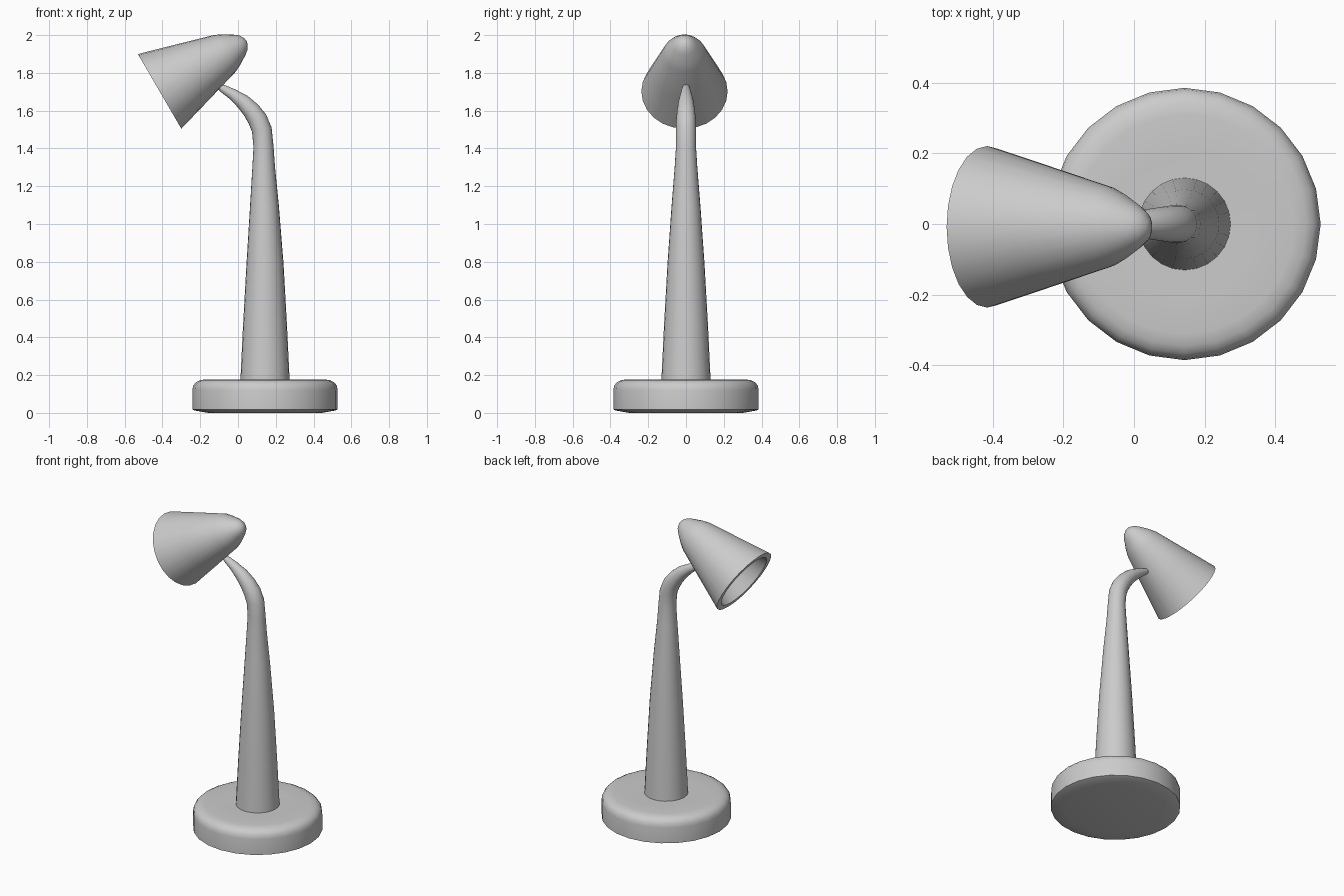
import bpy, bmesh, math
from mathutils import Vector, Matrix

if "Cube" in bpy.data.objects:
    bpy.data.objects.remove(bpy.data.objects["Cube"])

SIDES = 24


def skin_rings(name, rings, angle=40):
    """Build a closed mesh through rings; a one-point ring makes a tip."""
    bm = bmesh.new()
    loops = [[bm.verts.new(p) for p in ring] for ring in rings]
    for a, b in zip(loops, loops[1:]):
        for i in range(SIDES):
            j = (i + 1) % SIDES
            quad = [a[i % len(a)], a[j % len(a)], b[j % len(b)], b[i % len(b)]]
            bm.faces.new(list(dict.fromkeys(quad)))
    bmesh.ops.recalc_face_normals(bm, faces=bm.faces)
    mesh = bpy.data.meshes.new(name)
    bm.to_mesh(mesh)
    bm.free()
    obj = bpy.data.objects.new(name, mesh)
    bpy.context.collection.objects.link(obj)
    bpy.ops.object.select_all(action='DESELECT')
    obj.select_set(True)
    bpy.context.view_layer.objects.active = obj
    bpy.ops.object.shade_smooth_by_angle(angle=math.radians(angle))
    return obj


def ring(center, axis, radius):
    """Circle of points in the plane perpendicular to an axis in XZ."""
    center, axis = Vector(center), Vector(axis).normalized()
    if radius == 0:
        return [center]
    v = Vector((0, 1, 0))
    u = v.cross(axis)
    return [center + radius * (math.cos(t) * u + math.sin(t) * v)
            for t in (2 * math.pi * i / SIDES for i in range(SIDES))]


def lathe(name, profile, origin, axis, angle=40):
    origin, axis = Vector(origin), Vector(axis).normalized()
    return skin_rings(name, [ring(origin + axis * h, axis, r) for h, r in profile], angle)


# Round weighted base with a softened top edge
lathe("base", [(0, 0), (0, 0.30), (0.012, 0.37), (0.018, 0.385), (0.12, 0.385),
               (0.145, 0.38), (0.162, 0.366), (0.173, 0.345), (0.178, 0.31),
               (0.175, 0.20), (0.175, 0)], (0.143, 0, 0), (0, 0, 1))

# Tapered stem, bending towards the shade: x, z, radius
path = [(0.143, 0.16, 0.131), (0.143, 0.20, 0.129), (0.143, 0.45, 0.117),
        (0.143, 0.79, 0.098), (0.14, 1.10, 0.076), (0.136, 1.30, 0.060),
        (0.135, 1.41, 0.053), (0.126, 1.50, 0.053), (0.103, 1.555, 0.052),
        (0.070, 1.602, 0.047), (0.025, 1.648, 0.040), (-0.03, 1.688, 0.029),
        (-0.075, 1.714, 0.022), (-0.105, 1.732, 0.014), (-0.112, 1.737, 0)]
rings = [[Vector((0.143, 0, 0.16))]]
for i, (x, z, r) in enumerate(path):
    a, b = path[max(i - 1, 0)], path[min(i + 1, len(path) - 1)]
    rings.append(ring((x, 0, z), (b[0] - a[0], 0, b[1] - a[1]), r))
skin_rings("stem", rings)

# Hollow conical shade: outer skin, flat rim, then inner skin
lathe("shade", [(0.532, 0), (0.529, 0.018), (0.515, 0.042), (0.490, 0.062),
                (0.440, 0.093), (0.400, 0.113), (0.20, 0.171), (0, 0.2285),
                (0, 0.192), (0.20, 0.137), (0.385, 0.084), (0.47, 0.035), (0.485, 0)],
      (-0.415, -0.008, 1.702), (0.864, 0, 0.503))
